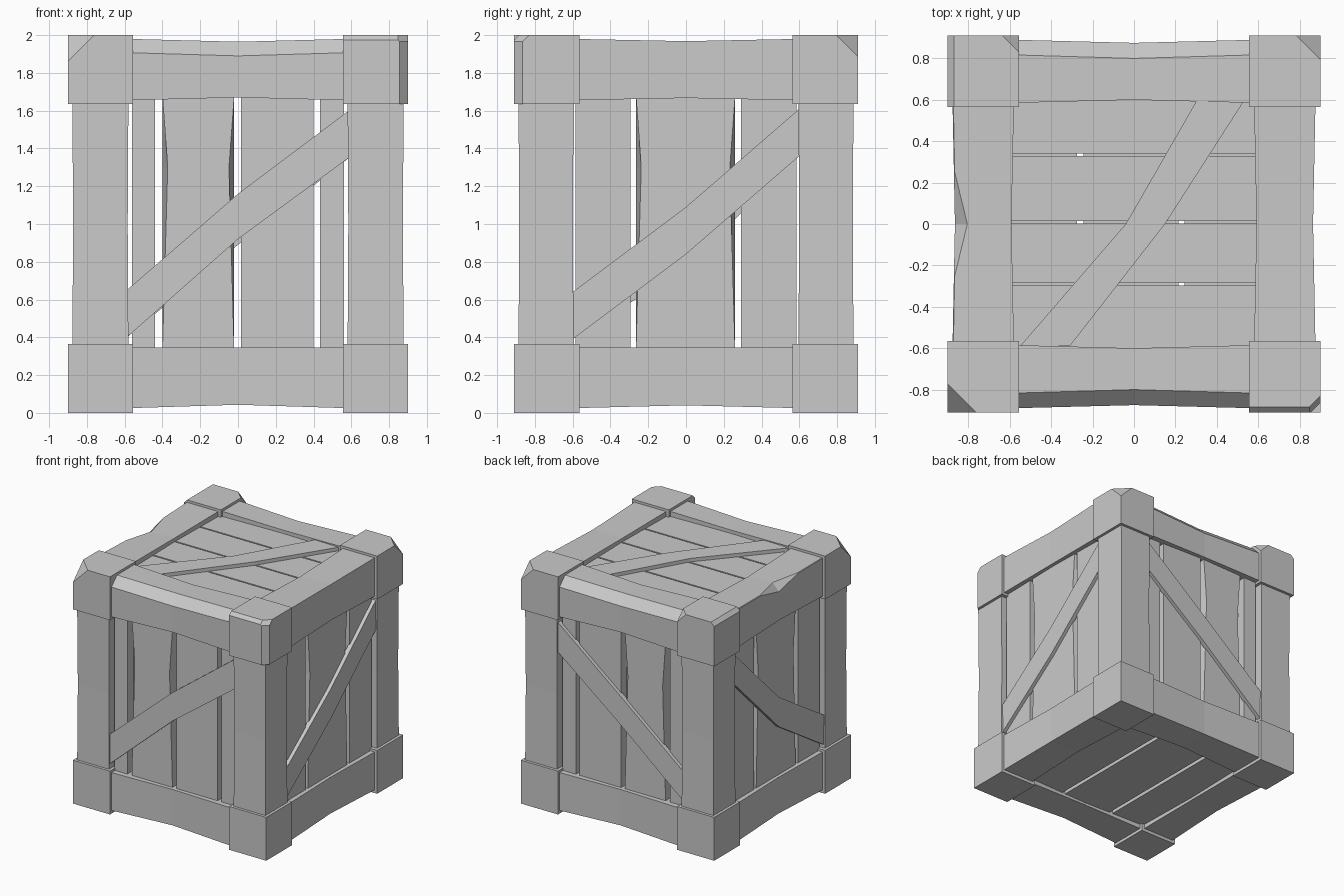
import bpy, bmesh
from mathutils import Vector

cube = bpy.data.objects.get("Cube")
if cube:
    bpy.data.objects.remove(cube, do_unlink=True)

grey = bpy.data.materials.new("plain grey")
grey.use_nodes = True
GREY = (0.59, 0.59, 0.59, 1)
grey.diffuse_color = GREY
grey.node_tree.nodes["Principled BSDF"].inputs["Base Color"].default_value = GREY


def finish(name, bm):
    bmesh.ops.recalc_face_normals(bm, faces=bm.faces)
    mesh = bpy.data.meshes.new(name)
    bm.to_mesh(mesh)
    bm.free()
    mesh.materials.append(grey)
    ob = bpy.data.objects.new(name, mesh)
    bpy.context.collection.objects.link(ob)


def loft(name, rings):
    """Solid through matching rings of points, closed at both ends."""
    bm = bmesh.new()
    vs = [[bm.verts.new(p) for p in ring] for ring in rings]
    n = len(vs[0])
    for a, b in zip(vs, vs[1:]):
        for i in range(n):
            j = (i + 1) % n
            bm.faces.new((a[i], a[j], b[j], b[i]))
    bm.faces.new(vs[0])
    bm.faces.new(vs[-1])
    finish(name, bm)


def beam(name, axis, half, a, b, pinch, bevel=None, centre=0.0, top_pinch=True):
    """Bar along an axis, waisted at the middle. a and b are its spans on the
    other two axes; bevel gives (station, depth) pairs for the a-outer, b-high edge."""
    others = [i for i in range(3) if i != axis]
    stations = bevel or [(-half, 0), (0, 0), (half, 0)]
    side = 1 if sum(a) > 0 else -1
    rings = []
    for s, depth in stations:
        p = pinch * (1 - abs(s) / half)
        inner, outer = min(map(abs, a)) + p, max(map(abs, a)) - p
        lo, hi = b[0] + p, b[1] - (p if top_pinch else 0)
        ring = [(inner, lo), (outer, lo)]
        ring += [(outer, hi - depth), (outer - depth, hi)] if bevel else [(outer, hi)]
        ring += [(inner, hi)]
        pts = []
        for u, v in ring:
            co = Vector()
            co[axis] = centre + s
            co[others[0]], co[others[1]] = side * u, v
            pts.append(co)
        rings.append(pts)
    loft(name, rings)


# Corner blocks, with worn corners and edges cut off: (direction, amount)
CHIPS = {
    (-1, -1, 1): [((-1, -1, 1), 0.138)],
    (1, 1, 1): [((1, 1, 1), 0.115)],
    (1, -1, 1): [((1, -1, 0), 0.045), ((0, -1, 1), 0.027), ((1, -1, 1), 0.08)],
    (-1, 1, 1): [((-1, 0, 1), 0.03), ((1, 1, 1), 0.08)],
}
for sx in (-1, 1):
    for sy in (-1, 1):
        for sz in (-1, 1):
            mid = Vector((sx * 0.7275, sy * 0.7375, 1 + sz * 0.8175))
            size = Vector((0.345, 0.345, 0.365))
            bm = bmesh.new()
            bmesh.ops.create_cube(bm, size=1)
            for v in bm.verts:
                v.co = mid + v.co * size
            for d, amount in CHIPS.get((sx, sy, sz), []):
                d = Vector(d)
                on_plane = mid + size * d * 0.5
                axis = next(i for i in range(3) if d[i])
                on_plane[axis] -= d[axis] * amount
                geom = bm.verts[:] + bm.edges[:] + bm.faces[:]
                bmesh.ops.bisect_plane(bm, geom=geom, plane_co=on_plane,
                                       plane_no=d, clear_outer=True)
                bmesh.ops.holes_fill(bm, edges=bm.edges[:])
            label = ("top" if sz > 0 else "bottom") + ("_back" if sy > 0 else "_front")
            finish(label + ("_left" if sx > 0 else "_right") + "_corner_block", bm)

# Frame: upright posts and horizontal beams
LOW, HIGH = (0.025, 0.345), (1.655, 1.98)
for sx, side in ((-1, "right"), (1, "left")):
    span_x = (sx * 0.58, sx * 0.877)
    for sy, end in ((-1, "front"), (1, "back")):
        span_y = (sy * 0.595, sy * 0.887)
        beam(f"{end}_{side}_post", 2, 0.7, span_x, sorted(span_y), 0.004, centre=1)
    beam(f"bottom_{side}_beam", 1, 0.6, span_x, LOW, 0.015, top_pinch=False)
    # The right top beam has a notch broken out of its outer edge
    notch = [(-0.6, 0.004), (-0.25, 0.004), (0, 0.06), (0.25, 0.004), (0.6, 0.004)]
    beam(f"top_{side}_beam", 1, 0.6, span_x, HIGH, 0.012, notch if sx < 0 else None)
for sy, end in ((-1, "front"), (1, "back")):
    span_y = (sy * 0.585, sy * 0.89)
    beam(f"bottom_{end}_beam", 0, 0.58, span_y, LOW, 0.018, top_pinch=False)
    beam(f"top_{end}_beam", 0, 0.58, span_y, HIGH, 0.015,
         [(-0.58, 0.073), (0, 0.075), (0.58, 0.073)])

# Panels: in-plane axes u, v, outward normal n, and distance of the plank face
X, Y, Z = Vector((1, 0, 0)), Vector((0, 1, 0)), Vector((0, 0, 1))
FOUR = [(-0.56, -0.44), (-0.40, -0.02), (0.015, 0.40), (0.435, 0.56)]
THREE = [(-0.585, -0.295), (-0.265, 0.26), (0.29, 0.585)]
LID = [(-0.60, -0.297), (-0.285, 0.003), (0.015, 0.328), (0.34, 0.60)]
BASE = [(-0.60, -0.275), (-0.245, 0.215), (0.245, 0.60)]


# Braces: (u, v) of the lower and upper edge at start, middle and end
def side_brace(low, high):
    return [((-0.6, -0.61), (-0.6, -0.36)), ((0, low), (0, high)), ((0.6, 0.36), (0.6, 0.61))]


LID_BRACE = [((-0.59, -0.55), (-0.59, -0.31)), ((0, -0.04), (0, 0.15)),
             ((0.6, 0.305), (0.6, 0.535))]
PANELS = [
    ("front", X, Z, -Y, 0.842, FOUR, 1, side_brace(-0.08, 0.16)),
    ("back", X, Z, Y, 0.842, FOUR, 1, side_brace(-0.11, 0.13)),
    ("left", Y, Z, X, 0.835, THREE, 1, side_brace(-0.16, 0.09)),
    ("right", Y, Z, -X, 0.835, THREE, 1, side_brace(-0.23, 0.02)),
    ("top", Y, X, Z, 0.937, LID, None, LID_BRACE),
    ("bottom", X, Y, -Z, 0.937, BASE, None, None),
]
for name, u, v, n, w, planks, worn, brace in PANELS:
    def at(a, b, c):
        return Z + u * a + v * b + n * c

    for i, (a0, a1) in enumerate(planks):
        # The wide plank on each upright side is worn along its front edges
        wear = 0.028 if i == worn else 0
        rings = [[at(a0, s, w - 0.08), at(a1, s, w - 0.08), at(a1 - k, s, w), at(a0 + k, s, w)]
                 for s, k in ((-0.68, 0), (0.3, wear), (0.68, 0))]
        loft(f"{name}_plank_{i + 1}", rings)
    if brace:
        loft(f"{name}_brace", [[at(*p, w - 0.01), at(*q, w - 0.01), at(*q, w + 0.03),
                                at(*p, w + 0.03)] for p, q in brace])
